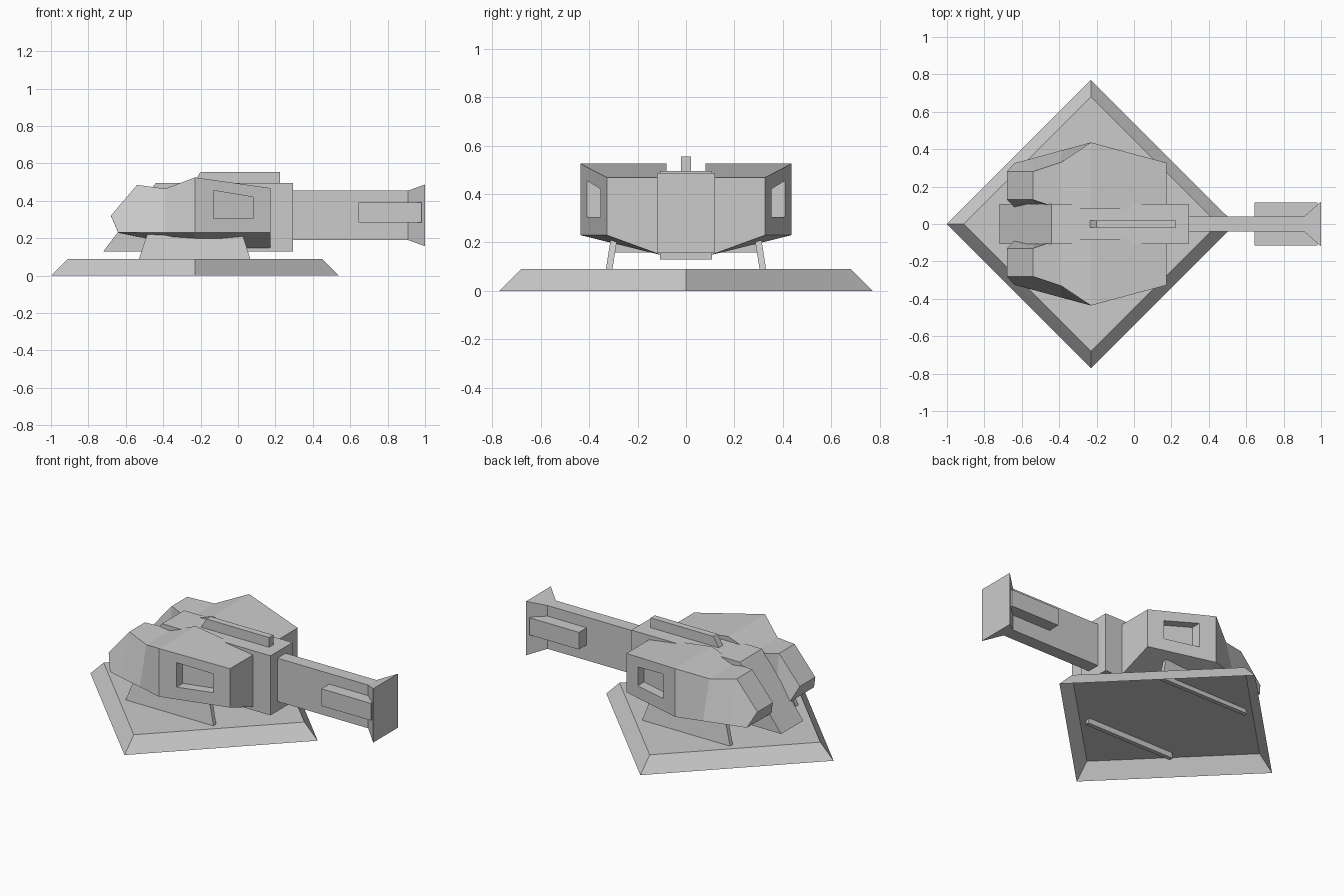
import bpy, bmesh

if "Cube" in bpy.data.objects:
    bpy.data.objects.remove(bpy.data.objects["Cube"])


def loft(name, rings, mirror=False, cap_start=True):
    """Skin a list of equal-length point rings and cap the ends."""
    bm = bmesh.new()
    loops = [[bm.verts.new(p) for p in ring] for ring in rings]
    n = len(loops[0])
    for a, b in zip(loops, loops[1:]):
        for i in range(n):
            j = (i + 1) % n
            bm.faces.new((a[i], a[j], b[j], b[i]))
    if cap_start:
        bm.faces.new(loops[0])
    bm.faces.new(loops[-1])
    bmesh.ops.recalc_face_normals(bm, faces=bm.faces)
    mesh = bpy.data.meshes.new(name)
    bm.to_mesh(mesh)
    bm.free()
    obj = bpy.data.objects.new(name, mesh)
    bpy.context.collection.objects.link(obj)
    if mirror:
        add_mirror(obj)
    return obj


def add_mirror(obj):
    mod = obj.modifiers.new("mirror", 'MIRROR')
    mod.use_axis = (False, True, False)


def extrude_profile(name, profile, half_width):
    """Side profile in x/z, extruded evenly across y."""
    return loft(name, [[(x, y, z) for x, z in profile] for y in (-half_width, half_width)])


def rect(x, y, z0, z1):
    return [(x, -y, z0), (x, y, z0), (x, y, z1), (x, -y, z1)]


def diamond(r, z, cx=-0.23):
    return [(cx + r, 0, z), (cx, r, z), (cx - r, 0, z), (cx, -r, z)]


# Diamond base plate, open underneath
loft("base", [diamond(0.77, 0), diamond(0.68, 0.09)], cap_start=False)


# Leaning support plates and the cross member between them
def leg_ring(x0, x1, y, z, t=0.0135):
    return [(x0, y - t, z), (x1, y - t, z), (x1, y + t, z), (x0, y + t, z)]


loft("support_plate", [leg_ring(-0.54, 0.075, 0.322, 0.06),
                       leg_ring(-0.475, 0.015, 0.292, 0.25)], mirror=True)
loft("cross_member", [rect(-0.40, 0.295, 0.158, 0.22), rect(-0.06, 0.295, 0.158, 0.22)])

# Central housing with sloped rear
extrude_profile("housing", [(-0.72, 0.13), (0.295, 0.13), (0.295, 0.495), (-0.44, 0.495)], 0.107)

# Sight rail on top
extrude_profile("top_rail", [(-0.245, 0.48), (0.225, 0.48), (0.225, 0.555), (-0.2, 0.555)], 0.02)

# Armour pods: rings run outer-low, outer-high, inner-high, inner-low
pod = loft("armour_pod", [
    [(0.175, 0.327, 0.23), (0.175, 0.327, 0.468), (0.175, 0.08, 0.468), (0.175, 0.1, 0.147)],
    [(-0.23, 0.436, 0.23), (-0.23, 0.436, 0.525), (-0.23, 0.08, 0.525), (-0.23, 0.1, 0.147)],
    [(-0.39, 0.393, 0.23), (-0.39, 0.33, 0.465), (-0.39, 0.08, 0.465), (-0.39, 0.096, 0.179)],
    [(-0.54, 0.352, 0.23), (-0.54, 0.28, 0.485), (-0.54, 0.13, 0.485), (-0.54, 0.092, 0.209)],
    [(-0.64, 0.325, 0.23), (-0.68, 0.28, 0.32), (-0.68, 0.13, 0.32), (-0.64, 0.09, 0.229)],
])

# Recessed window cut into the pod side
window = [(-0.13, 0.305), (0.08, 0.305), (0.08, 0.42), (-0.13, 0.455)]
cutter = loft("window_cutter", [
    [(x, 0.436 - 0.269 * (x + 0.23) + off, z) for x, z in window] for off in (-0.06, 0.06)])
cutter.hide_render = True
cutter.hide_viewport = True
cut = pod.modifiers.new("window", 'BOOLEAN')
cut.operation = 'DIFFERENCE'
cut.solver = 'EXACT'
cut.object = cutter
add_mirror(pod)

# Barrel with flared muzzle
loft("barrel", [rect(0.28, 0.04, 0.19, 0.455), rect(0.91, 0.04, 0.19, 0.455),
                rect(1.0, 0.12, 0.157, 0.487)])

# Side blocks along the barrel
loft("barrel_block", [rect(0.645, 0.115, 0.285, 0.39), rect(0.98, 0.115, 0.285, 0.39)])
